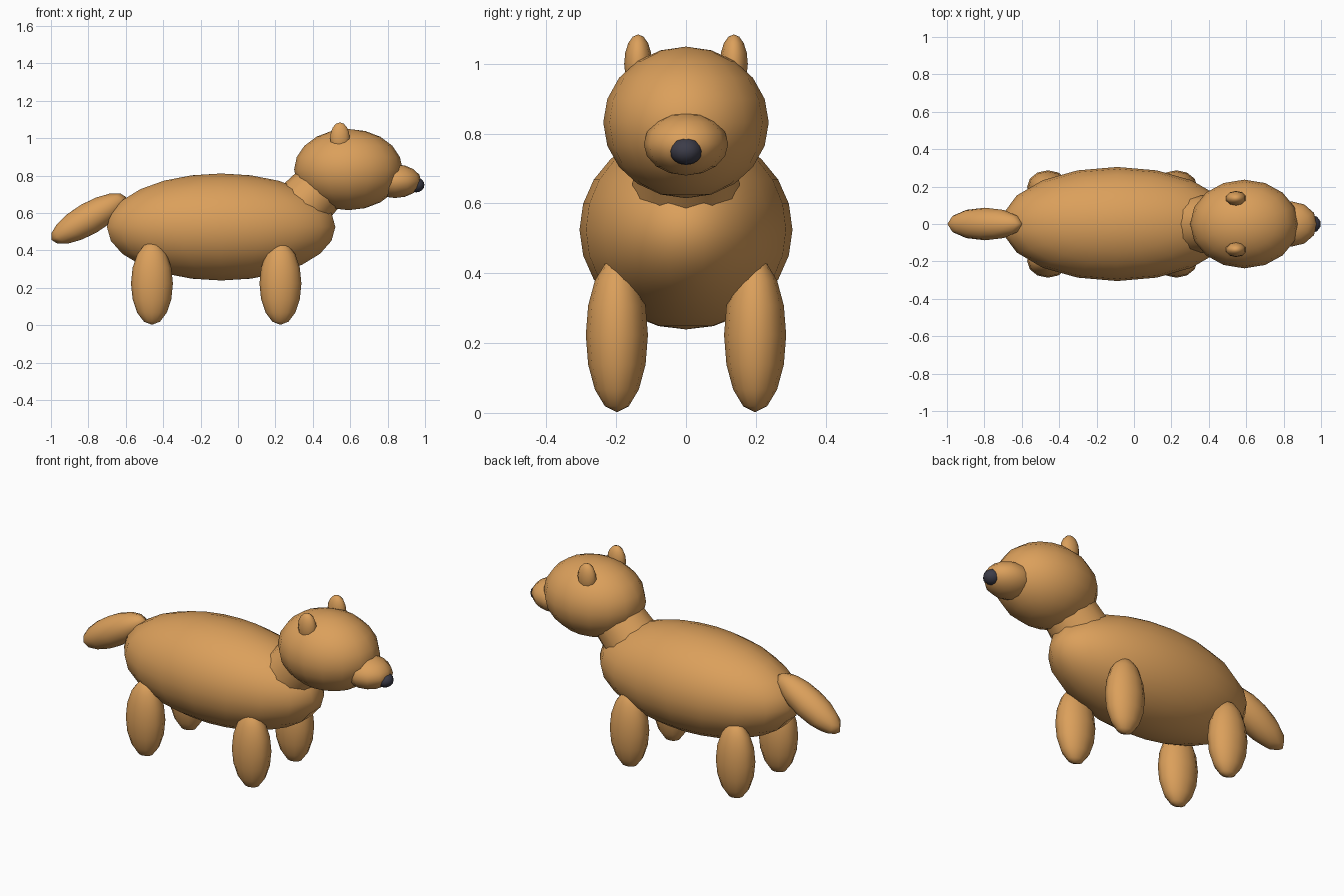
import bpy
import math
from mathutils import Vector

if "Cube" in bpy.data.objects:
    bpy.data.objects.remove(bpy.data.objects["Cube"], do_unlink=True)


def material(name, rgb):
    mat = bpy.data.materials.new(name)
    mat.use_nodes = True
    mat.diffuse_color = (*rgb, 1)
    mat.node_tree.nodes["Principled BSDF"].inputs["Base Color"].default_value = (*rgb, 1)
    return mat


fur = material("tan fur", (0.71, 0.35, 0.105))
dark = material("dark nose", (0.045, 0.045, 0.065))


def finish(name, mat):
    obj = bpy.context.object
    obj.name = name
    obj.data.materials.append(mat)
    return obj


def ellipsoid(name, centre, radii, segments, rings, mat=fur, tilt=0):
    """Scaled sphere, tilted about the y axis."""
    bpy.ops.mesh.primitive_uv_sphere_add(
        segments=segments, ring_count=rings, radius=1,
        location=centre, rotation=(0, tilt, 0))
    obj = finish(name, mat)
    obj.scale = radii
    bpy.ops.object.shade_smooth()
    return obj


# Trunk and head
ellipsoid("body", (-0.09, 0, 0.525), (0.62, 0.305, 0.286), 18, 12)
ellipsoid("head", (0.59, 0, 0.832), (0.29, 0.237, 0.217), 16, 10)
ellipsoid("muzzle", (0.84, 0, 0.77), (0.14, 0.121, 0.09), 12, 8)
ellipsoid("nose", (0.952, 0, 0.75), (0.047, 0.047, 0.04), 10, 8, dark)

# Tapered neck between trunk and head
low, high = Vector((0.29, 0, 0.58)), Vector((0.5, 0, 0.80))
axis = high - low
bpy.ops.mesh.primitive_cone_add(
    vertices=12, radius1=0.16, radius2=0.14, depth=axis.length,
    location=(low + high) / 2,
    rotation=axis.to_track_quat("Z", "Y").to_euler())
finish("neck", fur)
bpy.ops.object.shade_smooth_by_angle(angle=math.radians(40))

# Drooping tail
ellipsoid("tail", (-0.797, 0, 0.57), (0.23, 0.087, 0.085), 12, 8,
          tilt=math.radians(-30))

# Ears and legs on both sides
for side, sign in (("left", 1), ("right", -1)):
    ellipsoid(side + "_ear", (0.545, sign * 0.137, 1.0), (0.055, 0.04, 0.084), 10, 8)
    for end, x in (("front", 0.227), ("back", -0.46)):
        ellipsoid(f"{end}_{side}_leg", (x, sign * 0.198, 0.223),
                  (0.112, 0.089, 0.221), 12, 8)
